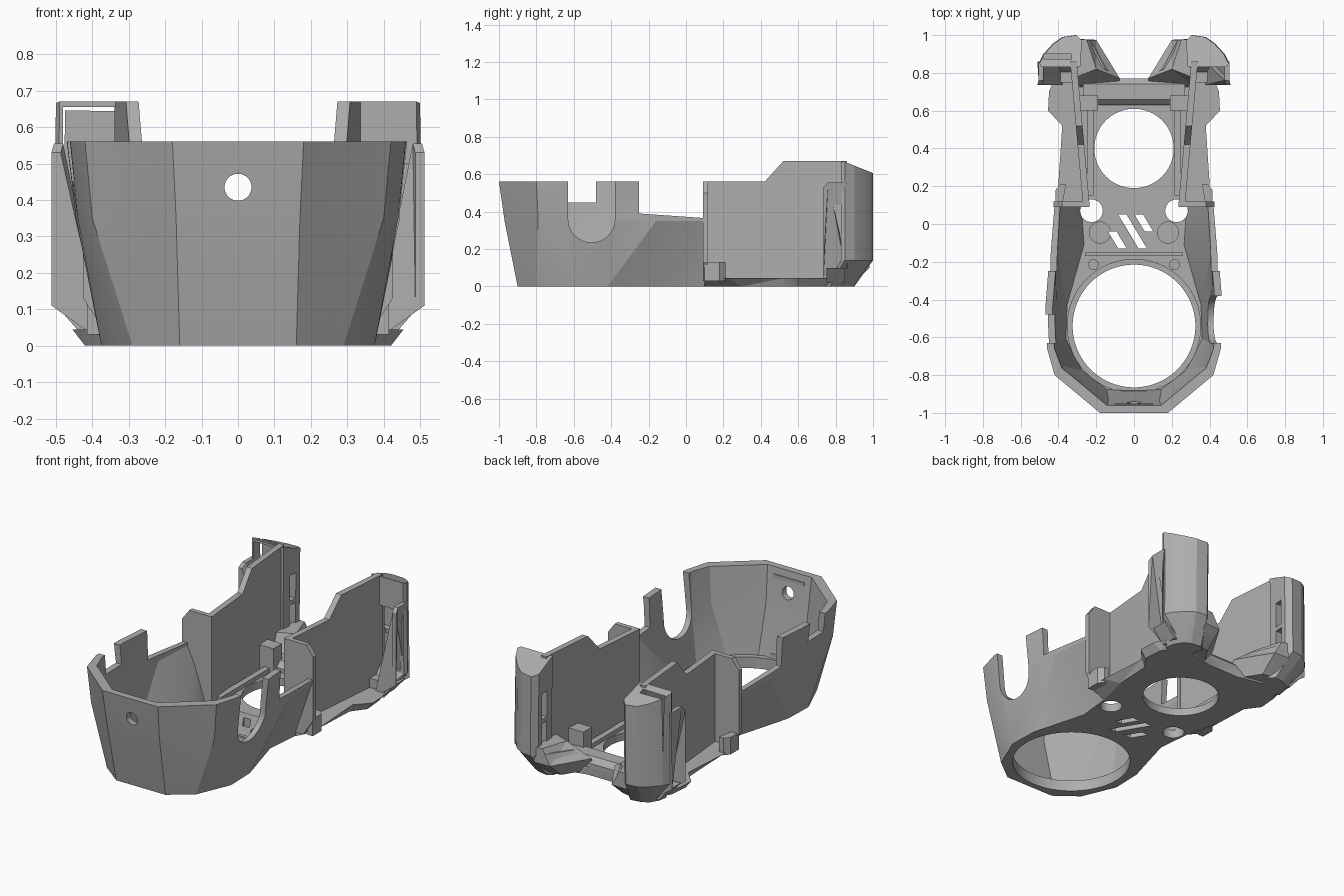
import bpy, bmesh, math

cube = bpy.data.objects.get("Cube")
if cube:
    bpy.data.objects.remove(cube)

grey = bpy.data.materials.new("plain_grey")
grey.use_nodes = True
COLOUR = (0.42, 0.42, 0.42, 1)
grey.diffuse_color = COLOUR
grey.node_tree.nodes["Principled BSDF"].inputs["Base Color"].default_value = COLOUR


def loft(name, rings):
    """Closed solid through rings of 3D points."""
    bm = bmesh.new()
    vs = [[bm.verts.new(p) for p in r] for r in rings]
    n = len(rings[0])
    for a, b in zip(vs, vs[1:]):
        for i in range(n):
            bm.faces.new((a[i], a[(i + 1) % n], b[(i + 1) % n], b[i]))
    bm.faces.new(vs[0][::-1])
    bm.faces.new(vs[-1])
    bmesh.ops.triangulate(bm, faces=bm.faces[:])
    bmesh.ops.recalc_face_normals(bm, faces=bm.faces[:])
    me = bpy.data.meshes.new(name)
    bm.to_mesh(me)
    bm.free()
    ob = bpy.data.objects.new(name, me)
    bpy.context.collection.objects.link(ob)
    me.materials.append(grey)
    return ob


def prism(name, pts, axis, lo, hi):
    """Extrude a 2D outline along an axis (other two axes in xyz order)."""
    def ring(h):
        return [tuple(p[:axis]) + (h,) + tuple(p[axis:]) for p in pts]
    return loft(name, [ring(lo), ring(hi)])


def box(name, x0, x1, y0, y1, z0, z1):
    return prism(name, [(x0, y0), (x1, y0), (x1, y1), (x0, y1)], 2, z0, z1)


def circle(u, v, r, n=48, a0=0, a1=2 * math.pi, closed=True):
    m = n if closed else n - 1
    return [(u + r * math.cos(a0 + (a1 - a0) * i / m),
             v + r * math.sin(a0 + (a1 - a0) * i / m)) for i in range(n)]


def cut(ob, *cutters):
    bpy.context.view_layer.objects.active = ob
    for c in cutters:
        mod = ob.modifiers.new("cut", 'BOOLEAN')
        mod.operation, mod.solver, mod.object = 'DIFFERENCE', 'EXACT', c
        bpy.ops.object.modifier_apply(modifier=mod.name)
        bpy.data.objects.remove(c)
    return ob


def both(half):
    return half + [(-x, y) for x, y in reversed(half)]


def at(pts, z):
    return [(x, y, z) for x, y in pts]


# Front bowl: faceted outer shell
low = [(.16, -.9), (.29, -.8), (.375, -.6), (.37, -.42), (.28, -.1), (.3, .1)]
mid = [(.17, -.97), (.4, -.79), (.44, -.63), (.445, -.42), (.44, -.16), (.42, .1)]
top = [(.18, -1), (.42, -.8), (.46, -.66), (.47, -.45), (.45, -.2), (.43, .1)]
bowl = loft("front_bowl", [at(both(low), 0), at(both(mid), .35), at(both(top), .56)])


def inset(half):
    pts = [(x - .035, y + (.035 if y < -.7 else 0)) for x, y in half]
    pts[-1] = (pts[-1][0], .2)
    return both(pts)


floor_ring = [(a[0] + .02, a[1] - .01) for a in low]
hollow = loft("hollow", [at(inset(floor_ring), .05), at(inset(mid), .35), at(inset(top), .6)])
side_dip = prism("dip", [(-.25, .7), (-.25, .39), (.11, .365), (.11, .7)], 0, -.7, .7)
round_notch = prism("notch", [(-.38, .7), (-.63, .7), (-.63, .45)]
                    + circle(-.505, .36, .125, 17, math.pi, 2 * math.pi, False), 0, .2, .7)
step_notch = box("step", -.7, -.2, -.63, -.48, .45, .7)
cut(bowl, hollow, side_dip, round_notch, step_notch,
    prism("front_hole", circle(0, .435, .037, 32), 1, -1.2, -.8),
    prism("big_hole", circle(0, -.54, .325, 80), 2, -.1, .2))

# Round vents, screw recesses and slanted slots in the floor
for s in (1, -1):
    cut(bowl, prism("vent", circle(s * .225, .07, .06, 32), 2, -.1, .2),
        prism("recess", circle(s * .18, -.045, .056, 32), 2, .04, .2),
        prism("recess", circle(s * .215, -.215, .026, 24), 2, .04, .2))
for x, y0, y1 in ((-.08, -.13, -.04), (.0, -.13, .05), (.06, -.04, .05)):
    d = (y1 - y0) * .6
    cut(bowl, prism("slot", [(x - d / 2 + .015, y1), (x - d / 2 - .03, y1),
                             (x + d / 2 - .03, y0), (x + d / 2 + .015, y0)], 2, -.1, .2))

# Low ring around the big opening
ring = prism("floor_ring", circle(0, -.54, .355, 80), 2, .03, .065)
cut(ring, prism("bore", circle(0, -.54, .325, 80), 2, -.1, .2))
box("front_catch", -.07, .07, -.91, -.88, .05, .09)
cross_rib = box("cross_rib", -.26, .26, -.17, -.15, .04, .06)
box("top_ledge", -.1, .1, -.968, -.95, .5, .52)

# Rear floor with flared skirt
f_low = [(.3, .1), (.35, .3), (.36, .52), (.42, .6), (.41, .72), (.32, .82), (.1, .77)]
f_top = [(.4, .1), (.4, .22), (.38, .52), (.455, .6), (.45, .7), (.4, .82), (.08, .77)]
rear_floor = loft("rear_floor", [at(both(f_low), 0), at(both(f_top), .045)])
cut(rear_floor, prism("rear_hole", circle(0, .4, .21, 64), 2, -.1, .2))
cut(rear_floor, *[prism("vent", circle(s * .225, .07, .06, 32), 2, -.1, .2) for s in (1, -1)])

# Sill across the back
prism("back_sill", [(.63, .04), (.63, .07), (.66, .1), (.74, .1), (.77, .07), (.77, .04)],
      0, -.27, .27)

for s, side in ((1, "left"), (-1, "right")):
    def m(pts):
        return [(s * p[0],) + tuple(p[1:]) for p in pts]

    # Upright side wall with stepped top, sheared outward to the rear
    prof = [(.1, .02), (.1, .56), (.42, .56), (.52, .67), (.86, .67), (.86, .02)]

    def wx(y, t):
        return .235 + (y - .1) * .09 + t
    loft(side + "_side_wall", [m([(wx(y, t), y, z) for y, z in prof]) for t in (0, .035)])

    # Flange where the bowl meets the rear wall
    prism(side + "_flange", m([(.235, .03), (.235, .56), (.38, .56), (.425, .5),
                              (.425, .13), (.36, .03)]), 1, .09, .118)
    prism(side + "_flange_foot", m([(.38, .1), (.415, .1), (.415, .18), (.39, .21), (.36, .21)]),
          2, .03, .13)

    # Rear pod with curved back, sloped top and tucked underside
    pod = [(.29, .83), (.495, .83), (.505, .85), (.48, .9), (.43, .955), (.38, .99),
           (.31, 1), (.28, .97)]
    base = [(.27, .74), (.38, .74), (.41, .77), (.4, .82), (.37, .87), (.33, .89),
            (.27, .9), (.24, .87)]
    peak = [(x - .005, y, .67 - .4 * max(0, y - .84)) for x, y in pod]
    body = loft(side + "_pod", [m(at(base, 0)), m(at(pod, .14)), m(peak)])
    # Hollow behind the front face, with two slots through the inner face
    if s < 0:
        cut(body, box("pocket", -.48, -.33, .8, .9, .34, .655))
    else:
        cut(body, box("pocket", .33, .47, .8, .9, .15, .5))
    for z0, z1 in ((.16, .31), (.335, .485)):
        x0, x1 = sorted((s * .2, s * .39))
        cut(body, box("slot", x0, x1, .885, .935, z0, z1))

    # Outer cheek plate in front of the pod
    loft(side + "_pod_cheek", [m([(x - t, y, z) for x, y, z in (
        (.4, .735, .03), (.512, .735, .11), (.512, .735, .53), (.505, .76, .555),
        (.505, .86, .555), (.512, .86, .11), (.4, .86, .03))]) for t in (0, .025)])
    prism(side + "_cheek_floor", m([(.3, .02), (.42, .02), (.49, .1), (.3, .1)]), 1, .75, .85)

    # Sloped bracket joining sill to pod
    loft(side + "_rear_bracket", [
        m(at([(.09, .7), (.3, .72), (.3, .89), (.2, .87)], .01)),
        m(at([(.075, .77), (.3, .74), (.3, .98), (.2, .975)], .1)),
        m(at([(.2, .82), (.3, .78), (.3, .98), (.25, .975)], .19))])
    for i in range(2):
        d = i * .055
        loft(side + "_bracket_rib", [m([(x + d + t, y + .02, z) for x, y, z in (
            (.1, .77, .1), (.21, .95, .1), (.23, .95, .16), (.15, .8, .15))])
            for t in (0, .012)])

    # Clip block, wall rib and corner rail inside
    x0, x1 = sorted((s * .19, s * .285))
    box(side + "_clip_block", x0, x1, .6, .68, .04, .19)
    x0, x1 = sorted((s * .215, s * .25))
    box(side + "_floor_rail", x0, x1, .15, .62, .04, .07)

# Shading with sharp facets kept
for ob in bpy.context.scene.objects:
    ob.select_set(ob.type == 'MESH')
bpy.context.view_layer.objects.active = bowl
bpy.ops.object.shade_smooth_by_angle(angle=math.radians(14))
